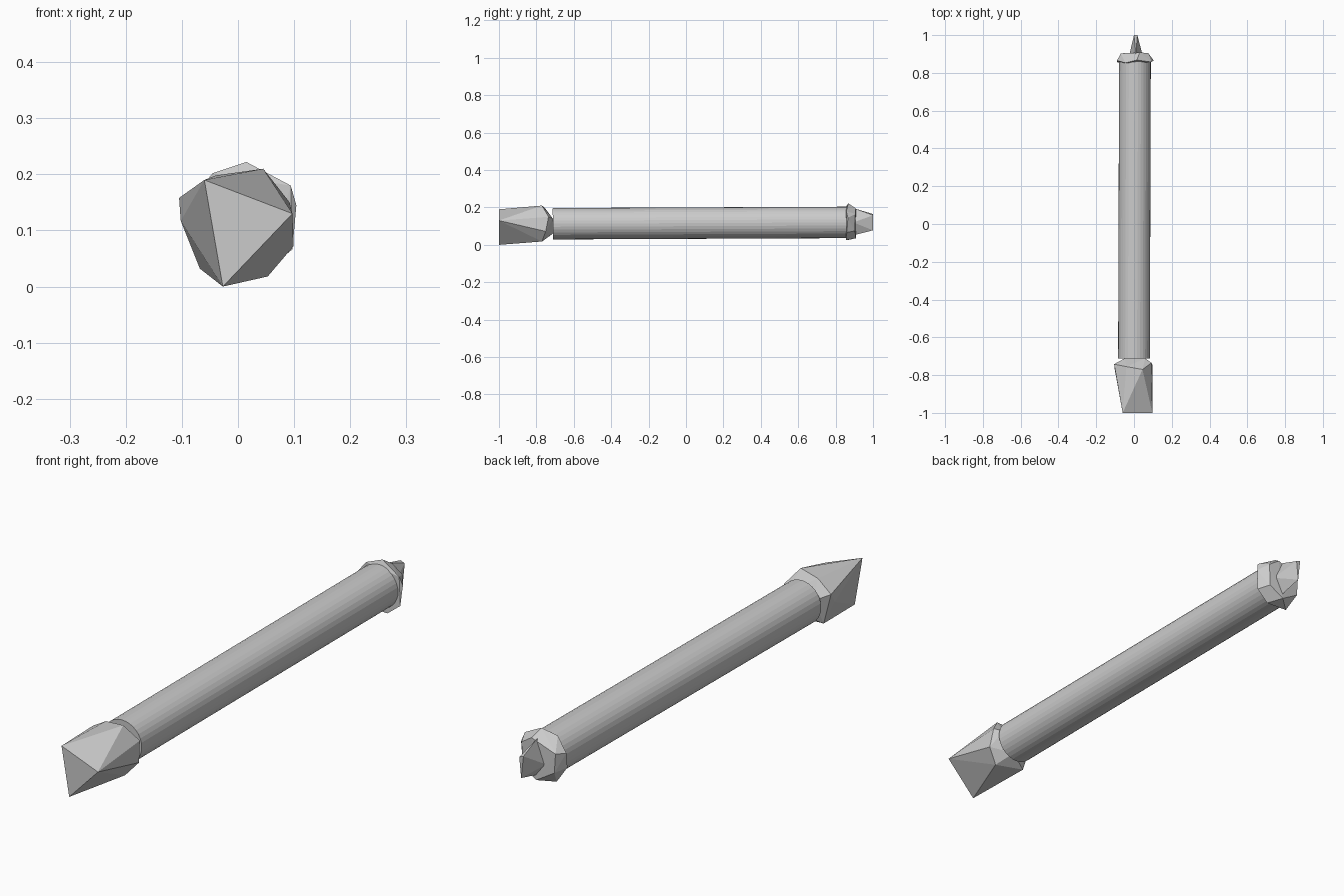
import bpy, bmesh
from mathutils import Vector


def faceted(name, points):
    """Closed low-poly lump wrapped around a few corner points."""
    bm = bmesh.new()
    for p in points:
        bm.verts.new(p)
    res = bmesh.ops.convex_hull(bm, input=bm.verts[:])
    loose = [v for v in bm.verts if not v.link_faces]
    bmesh.ops.delete(bm, geom=loose, context='VERTS')
    bmesh.ops.recalc_face_normals(bm, faces=bm.faces[:])
    me = bpy.data.meshes.new(name)
    bm.to_mesh(me)
    bm.free()
    ob = bpy.data.objects.new(name, me)
    bpy.context.collection.objects.link(ob)
    return ob


# Shaft: slim many-sided rod, tilted very slightly
a, b = Vector((0.0, -0.712, 0.113)), Vector((0.005, 0.87, 0.120))
bpy.ops.mesh.primitive_cylinder_add(vertices=32, radius=0.084, depth=(b - a).length,
                                    location=(a + b) / 2)
shaft = bpy.context.object
shaft.name = "shaft"
shaft.rotation_mode = 'QUATERNION'
shaft.rotation_quaternion = (b - a).to_track_quat('Z', 'Y')

# Head: triangular front face flaring into a twisted collar
faceted("crystal_head", [
    (-0.060, -1.0, 0.190), (0.097, -1.0, 0.130), (-0.027, -1.0, 0.0),
    (0.045, -0.77, 0.210), (-0.102, -0.77, 0.117), (0.053, -0.77, 0.018),
    (-0.105, -0.742, 0.158), (0.099, -0.75, 0.072), (-0.068, -0.75, 0.032),
    (0.092, -0.735, 0.150), (-0.04, -0.755, 0.198),
    (-0.05, -0.712, 0.13), (0.06, -0.712, 0.14), (0.01, -0.712, 0.06)])

# Collar at the rear end of the shaft
faceted("end_collar", [
    (0.015, 0.868, 0.222), (0.094, 0.857, 0.180), (0.104, 0.866, 0.145),
    (0.097, 0.86, 0.066), (0.045, 0.855, 0.025), (-0.045, 0.86, 0.025),
    (-0.088, 0.855, 0.09), (-0.09, 0.865, 0.15), (-0.045, 0.853, 0.202),
    (0.075, 0.905, 0.165), (0.03, 0.908, 0.195), (-0.07, 0.903, 0.155),
    (-0.065, 0.903, 0.08), (0.01, 0.908, 0.035), (0.07, 0.903, 0.075)])

# Wedge-shaped tip
faceted("end_tip", [
    (-0.025, 0.895, 0.10), (0.045, 0.895, 0.12), (0.01, 0.90, 0.195),
    (0.012, 0.90, 0.052), (0.0, 1.0, 0.165), (0.018, 1.0, 0.158), (0.010, 1.0, 0.078)])
